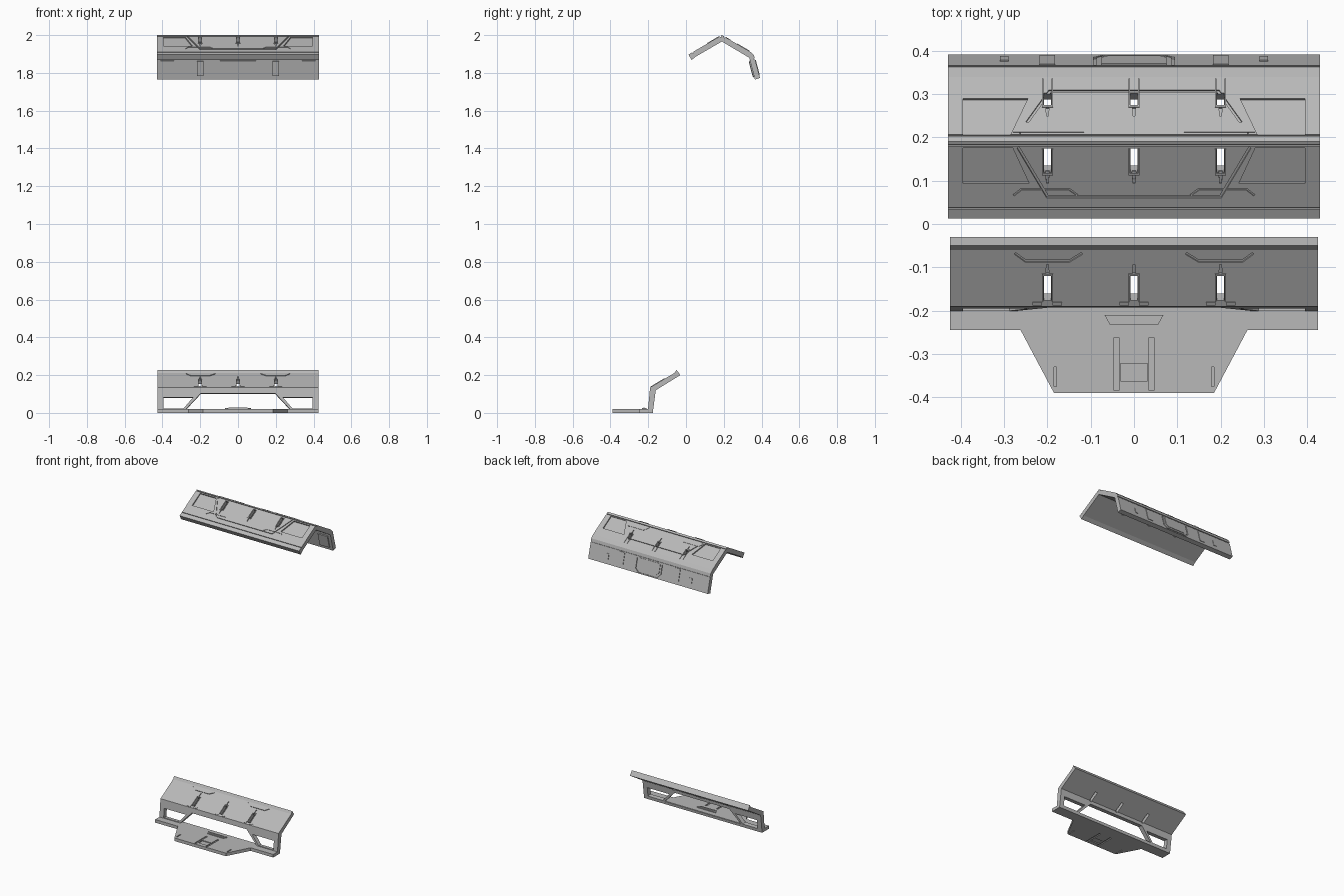
import bpy, bmesh
from mathutils import Vector

if "Cube" in bpy.data.objects:
    bpy.data.objects.remove(bpy.data.objects["Cube"])

# Surface frames: (A, B, axis) in the y-z plane; axis says whether y (0) or z (1) locates a point
ROOF_F = (Vector((0.013, 1.897)), Vector((0.19, 2.0)), 0)
ROOF_B = (Vector((0.19, 2.0)), Vector((0.34, 1.912)), 0)
FLANGE_OUT = (Vector((0.36, 1.893)), Vector((0.392, 1.773)), 1)
FLANGE_IN = (Vector((0.365, 1.765)), Vector((0.335, 1.88)), 1)
SLOPE = (Vector((-0.19, 0.135)), Vector((-0.055, 0.215)), 0)
WALL = (Vector((-0.205, 0.0)), Vector((-0.19, 0.135)), 1)
FLOOR = (Vector((-0.39, 0.02)), Vector((-0.175, 0.02)), 0)
FLOOR_UNDER = (Vector((-0.175, 0.0)), Vector((-0.39, 0.0)), 0)

GREY = bpy.data.materials.new("dark_grey")
GREY.diffuse_color = (0.48, 0.48, 0.48, 1)
GREY.use_nodes = True
GREY.node_tree.nodes["Principled BSDF"].inputs["Base Color"].default_value = GREY.diffuse_color


def loft(name, bottom, top):
    bm = bmesh.new()
    a = [bm.verts.new(p) for p in bottom]
    b = [bm.verts.new(p) for p in top]
    n = len(a)
    bm.faces.new(a[::-1])
    bm.faces.new(b)
    for i in range(n):
        j = (i + 1) % n
        bm.faces.new((a[i], a[j], b[j], b[i]))
    bmesh.ops.recalc_face_normals(bm, faces=bm.faces)
    me = bpy.data.meshes.new(name)
    bm.to_mesh(me)
    bm.free()
    me.materials.append(GREY)
    ob = bpy.data.objects.new(name, me)
    bpy.context.collection.objects.link(ob)
    return ob


def extrude_x(name, profile, hx):
    return loft(name, [(-hx, y, z) for y, z in profile], [(hx, y, z) for y, z in profile])


def plate(name, pts, frame, d0, d1):
    """Prism on a tilted surface; pts are (x, y-or-z), d is height above the surface."""
    A, B, ax = frame
    u = (B - A).normalized()
    n = Vector((-u.y, u.x))

    def at(x, s, d):
        q = A + (B - A) * ((s - A[ax]) / (B[ax] - A[ax])) + n * d
        return (x, q.x, q.y)
    return loft(name, [at(x, s, d0) for x, s in pts], [at(x, s, d1) for x, s in pts])


def ribbon(pts, w):
    """Outline of a mitred band of width w along a polyline."""
    P = [Vector(p) for p in pts]
    left, right = [], []
    for i, p in enumerate(P):
        d1 = (P[max(i, 1)] - P[max(i, 1) - 1]).normalized()
        k = min(i, len(P) - 2)
        d2 = (P[k + 1] - P[k]).normalized()
        n1, n2 = Vector((-d1.y, d1.x)), Vector((-d2.y, d2.x))
        m = (n1 + n2).normalized()
        m *= w / 2 / m.dot(n1)
        left.append(p + m)
        right.append(p - m)
    return left + right[::-1]


def rect(x0, x1, s0, s1):
    return [(x0, s0), (x1, s0), (x1, s1), (x0, s1)]


def both(pts):
    return (pts, [(-x, s) for x, s in pts])


def cut(ob, pts, frame, depth):
    c = plate("cutter", pts, frame, -depth, 0.008)
    c.hide_render = True
    m = ob.modifiers.new("cut", 'BOOLEAN')
    m.operation, m.solver, m.object = 'DIFFERENCE', 'EXACT', c
    dg = bpy.context.evaluated_depsgraph_get()
    me = bpy.data.meshes.new_from_object(ob.evaluated_get(dg))
    ob.modifiers.clear()
    ob.data = me
    bpy.data.objects.remove(c)


# ---- upper canopy: folded roof with a rear flange
canopy = extrude_x("upper_canopy", [
    (0.013, 1.897), (0.19, 2.0), (0.34, 1.912), (0.36, 1.893), (0.392, 1.773),
    (0.365, 1.765), (0.335, 1.88), (0.19, 1.966), (0.05, 1.885), (0.03, 1.868)], 0.43)
# recessed side panels
for p in both([(-0.395, 0.175), (-0.28, 0.175), (-0.242, 0.093), (-0.395, 0.093)]):
    cut(canopy, p, ROOF_F, 0.008)
for p in both([(-0.395, 0.29), (-0.245, 0.29), (-0.285, 0.207), (-0.395, 0.207)]):
    cut(canopy, p, ROOF_B, 0.008)
# grooves outlining the centre panel, the ridge and the rims
cut(canopy, ribbon([(-0.268, 0.177), (-0.2, 0.063), (0.2, 0.063), (0.268, 0.177)], 0.006), ROOF_F, 0.005)
cut(canopy, ribbon([(-0.265, 0.21), (-0.195, 0.307), (0.195, 0.307), (0.265, 0.21)], 0.006), ROOF_B, 0.005)
cut(canopy, rect(-0.44, 0.44, 0.179, 0.184), ROOF_F, 0.006)
cut(canopy, rect(-0.44, 0.44, 0.202, 0.207), ROOF_B, 0.006)
cut(canopy, rect(-0.44, 0.44, 0.034, 0.038), ROOF_F, 0.005)
cut(canopy, rect(-0.44, 0.44, 1.872, 1.878), FLANGE_OUT, 0.005)
cut(canopy, ribbon([(-0.09, 1.865), (-0.09, 1.80), (-0.07, 1.782), (0.07, 1.782), (0.09, 1.80), (0.09, 1.865)],
                   0.006), FLANGE_OUT, 0.005)

# ---- lower bracket: upright wall with a sloped top
bracket = extrude_x("lower_bracket", [
    (-0.203, 0.0), (-0.19, 0.135), (-0.06, 0.212), (-0.05, 0.228), (-0.03, 0.2),
    (-0.16, 0.12), (-0.176, 0.0)], 0.425)
# wall openings
cut(bracket, [(-0.275, 0.02), (0.275, 0.02), (0.197, 0.103), (-0.197, 0.103)], WALL, 0.05)
for p in both([(-0.395, 0.024), (-0.288, 0.024), (-0.238, 0.082), (-0.395, 0.082)]):
    cut(bracket, p, WALL, 0.05)

# ---- through slots with tapered tails and raised collars
for i, x in enumerate((-0.2, 0.0, 0.2)):
    for ob, fr, s, tail, far in ((canopy, ROOF_F, 0.174, 0.12, 0.093),
                                 (canopy, ROOF_B, 0.303, 0.275, 0.25),
                                 (bracket, SLOPE, -0.177, -0.12, -0.094)):
        k = 1 if tail < s else -1
        cut(ob, rect(x - 0.008, x + 0.008, min(s, tail), max(s, tail)), fr, 0.05)
        cut(ob, [(x - 0.005, tail + 0.008 * k), (x + 0.005, tail + 0.008 * k), (x + 0.002, far), (x - 0.002, far)],
            fr, 0.006)
        e = 0.335 if fr is ROOF_B else s
        plate(f"slot_collar_{i}", ribbon([(x - 0.011, e), (x - 0.011, tail - 0.004 * k),
                                          (x + 0.011, tail - 0.004 * k), (x + 0.011, e)], 0.004),
              fr, -0.004, 0.003)
    # collar feet on the lower slope
    for sx in (-1, 1):
        plate("collar_foot", rect(x + sx * 0.012, x + sx * 0.034, -0.187, -0.18), SLOPE, -0.004, 0.003)

# ---- shallow trapezoid grip marks on the slopes
for p in both([(-0.275, -0.068), (-0.25, -0.086), (-0.15, -0.086), (-0.12, -0.068)]):
    cut(bracket, ribbon(p, 0.005), SLOPE, 0.004)
for p in both([(-0.278, 0.066), (-0.26, 0.08), (-0.15, 0.08), (-0.13, 0.066)]):
    cut(canopy, ribbon(p, 0.004), ROOF_F, 0.003)
for p in both([(-0.28, 0.211), (-0.255, 0.235), (-0.14, 0.235), (-0.115, 0.211)]):
    plate("roof_pad", p, ROOF_B, -0.003, 0.002)

# ---- rear flange details
plate("flange_centre_pad", [(-0.095, 1.865), (-0.095, 1.79), (-0.08, 1.778), (0.08, 1.778),
                            (0.095, 1.79), (0.095, 1.865)], FLANGE_IN, -0.004, 0.007)
plate("flange_latch_plate", [(-0.075, 1.865), (-0.075, 1.81), (-0.06, 1.796), (0.06, 1.796),
                             (0.075, 1.81), (0.075, 1.865)], FLANGE_OUT, -0.004, 0.003)
for sx in (-1, 1):
    plate("flange_inner_clip", rect(sx * 0.2 - 0.018, sx * 0.2 + 0.018, 1.785, 1.862), FLANGE_IN, -0.004, 0.008)
    plate("flange_clip", rect(sx * 0.2 - 0.018, sx * 0.2 + 0.018, 1.79, 1.868), FLANGE_OUT, -0.004, 0.003)
    plate("flange_side_pad", rect(sx * 0.34, sx * 0.41, 1.785, 1.865), FLANGE_IN, -0.004, 0.006)
    plate("flange_stop", rect(sx * 0.3 - 0.01, sx * 0.3 + 0.01, 1.80, 1.835), FLANGE_OUT, -0.004, 0.003)

# ---- floor plate with a tapered tongue
floor = plate("floor_plate", [(-0.425, -0.176), (-0.425, -0.245), (-0.262, -0.245), (-0.185, -0.39),
                              (0.185, -0.39), (0.262, -0.245), (0.425, -0.245), (0.425, -0.176)],
              FLOOR, -0.02, 0.0)
for fr in (FLOOR, FLOOR_UNDER):
    cut(floor, rect(-0.031, 0.031, -0.363, -0.322), fr, 0.005)
    for sx in (-1, 1):
        cut(floor, rect(sx * 0.035, sx * 0.046, -0.385, -0.262), fr, 0.005)
        cut(floor, rect(sx * 0.182 - 0.003, sx * 0.182 + 0.003, -0.375, -0.33), fr, 0.004)
plate("floor_catch", [(-0.068, -0.21), (0.068, -0.21), (0.056, -0.232), (-0.056, -0.232)], FLOOR, -0.004, 0.006)
plate("floor_catch_bar", rect(-0.05, 0.05, -0.225, -0.219), FLOOR, 0.004, 0.009)
